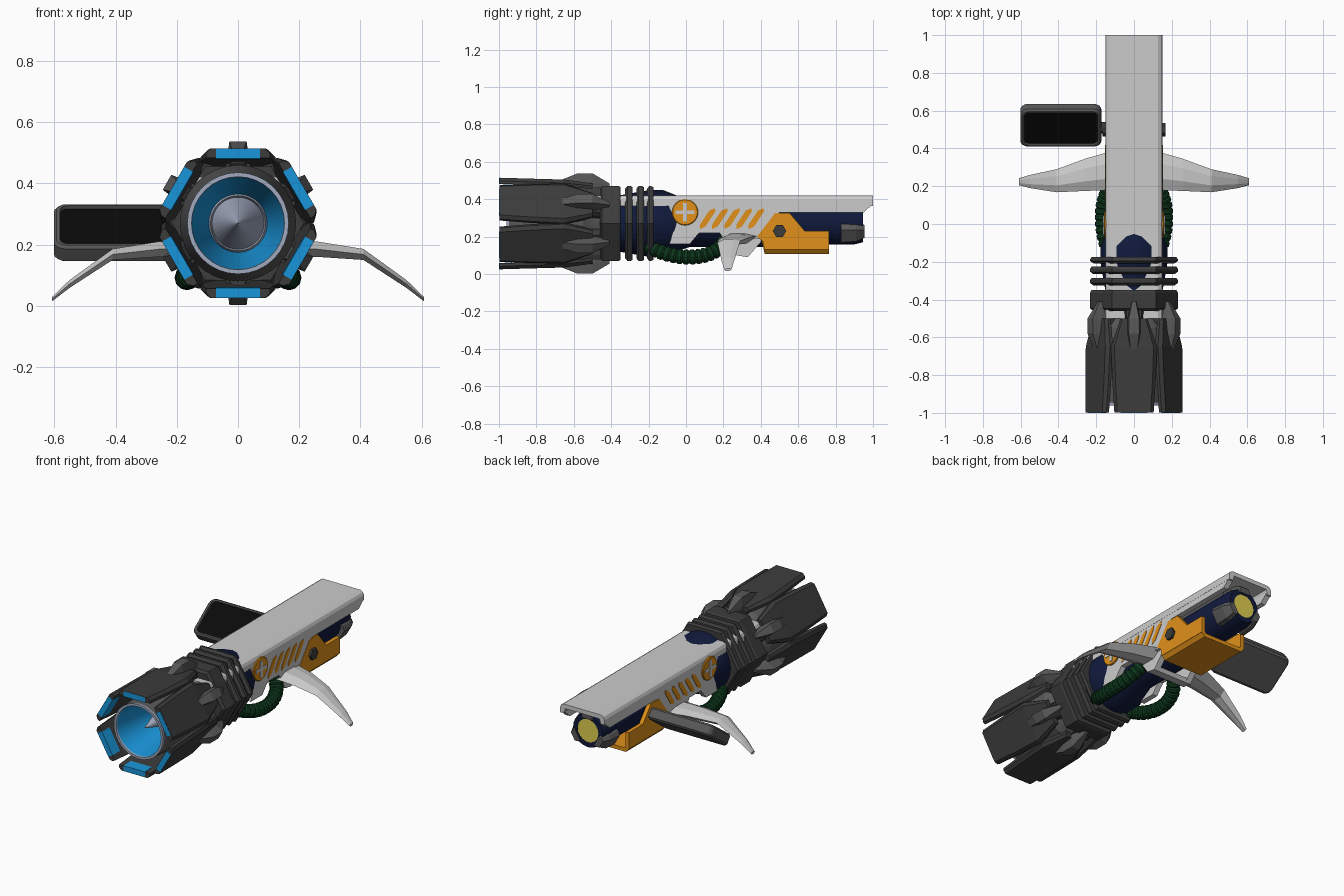
import bpy, bmesh
from math import sin, cos, pi, radians
from mathutils import Vector, Matrix, geometry

if "Cube" in bpy.data.objects:
    bpy.data.objects.remove(bpy.data.objects["Cube"])

AX = 0.27  # height of the barrel axis


def mat(name, r, g, b):
    m = bpy.data.materials.new(name)
    m.diffuse_color = (r, g, b, 1)
    m.use_nodes = True
    m.node_tree.nodes["Principled BSDF"].inputs["Base Color"].default_value = m.diffuse_color
    return m


WHITE = mat("pale_grey", .62, .62, .62)
DARK = mat("dark_grey", .045, .045, .045)
MID = mat("mid_grey", .10, .10, .10)
BLACK = mat("black", .003, .003, .003)
NAVY = mat("navy", .005, .01, .045)
ORANGE = mat("orange", .75, .28, .01)
BLUE = mat("blue", .01, .30, .70)
STEEL = mat("blue_steel", .35, .40, .52)
GREEN = mat("green", .004, .04, .012)
YELLOW = mat("yellow", .75, .62, .08)


def loft(name, sections, m, mirror=False, bevel=0, caps=True, smooth=False):
    """Skin a list of equal-length closed loops."""
    bm = bmesh.new()
    rings = [[bm.verts.new(p) for p in s] for s in sections]
    n = len(rings[0])
    for a, b in zip(rings, rings[1:]):
        for i in range(n):
            bm.faces.new((a[i], a[(i + 1) % n], b[(i + 1) % n], b[i]))
    if caps:
        bm.faces.new(rings[0])
        bm.faces.new(rings[-1])
    bmesh.ops.recalc_face_normals(bm, faces=bm.faces)
    me = bpy.data.meshes.new(name)
    bm.to_mesh(me)
    bm.free()
    me.materials.append(m)
    ob = bpy.data.objects.new(name, me)
    bpy.context.collection.objects.link(ob)
    if bevel:
        mod = ob.modifiers.new("bevel", 'BEVEL')
        mod.width, mod.segments = bevel, 1
    if mirror:
        ob.modifiers.new("mirror", 'MIRROR')
    if smooth:
        bpy.ops.object.select_all(action='DESELECT')
        ob.select_set(True)
        bpy.context.view_layer.objects.active = ob
        bpy.ops.object.shade_smooth_by_angle(angle=radians(30))
    return ob


def slab(name, yz, x0, x1, m, **kw):
    """Side profile extruded along x."""
    return loft(name, [[(x, y, z) for y, z in yz] for x in (x0, x1)], m, **kw)


def lathe(name, prof, m, n=32, phase=0, caps=True, smooth=True):
    """Revolve (radius, y) points about the barrel axis."""
    return loft(name, [[(r * cos(2 * pi * i / n + phase), y, AX + r * sin(2 * pi * i / n + phase))
                        for i in range(n)] for r, y in prof], m, caps=caps, smooth=smooth)


def radial(name, secs, ang, m, taper=.8, **kw):
    """Bar along y at an angle round the axis; sections (y, half width, r in, r out)."""
    o, t = Vector((cos(ang), 0, sin(ang))), Vector((-sin(ang), 0, cos(ang)))
    c = Vector((0, 0, AX))
    return loft(name, [[c + Vector((0, y, 0)) + o * r + t * w for w, r in
                        ((-h, a), (h, a), (h, (a + b) / 2), (h * taper, b), (-h * taper, b), (-h, (a + b) / 2))]
                       for y, h, a, b in secs], m, **kw)


def circle_yz(cy, cz, r, n, phase=0):
    return [(cy + r * cos(2 * pi * i / n + phase), cz + r * sin(2 * pi * i / n + phase)) for i in range(n)]


# Nozzle with glowing bore and centre spike
lathe("nozzle", [(.14, -.46), (.15, -.5), (.185, -.55), (.19, -.65), (.165, -.94), (.165, -.95)], MID, caps=False)
lathe("nozzle_rim", [(.165, -.945), (.166, -.96), (.152, -.96), (.15, -.94)], STEEL, caps=False)
lathe("nozzle_bore", [(.152, -.955), (.095, -.62)], BLUE, caps=False)
lathe("bore_ring", [(.097, -.62), (.09, -.64), (.085, -.62), (.001, -.90)], STEEL, caps=False)

# Six claws around the nozzle
for k in range(6):
    a = radians(30 + 60 * k)
    radial("claw_plate", [(-.998, .104, .213, .245), (-.83, .115, .206, .24), (-.65, .122, .198, .235),
                          (-.5, .072, .185, .215)], a, DARK, taper=.85)
    radial("claw_glow", [(-1, .072, .211, .244), (-.93, .072, .208, .236)], a, BLUE, taper=1)
    radial("claw_rib", [(-.66, .022, .195, .236), (-.58, .035, .17, .268), (-.5, .034, .17, .268),
                        (-.41, .012, .19, .215)], a, MID)
    radial("claw_root", [(-.62, .045, .15, .2), (-.44, .05, .14, .19)], a, DARK)

# Hexagonal collar and cooling discs
for y0, y1 in ((-.46, -.35), (-.325, -.285), (-.265, -.225), (-.208, -.175)):
    lathe("cooling_collar", [(.215, y0), (.232, y0 + .012), (.232, y1 - .012), (.225, y1)],
          DARK, n=6, smooth=False)

# Navy core with rear yellow bore
lathe("core_body", [(.14, -.47), (.15, -.36), (.178, -.2), (.178, -.12), (.15, -.05), (.125, .02), (.125, .45),
                    (.112, .5), (.112, .90), (.10, .945), (.07, .945), (.068, .93)], NAVY, n=24, caps=False)
lathe("rear_bore", [(.07, .944), (.05, .86), (.015, .85), (.012, .94)], YELLOW, n=24)
for d in (90, -30, 210):
    radial("rear_fin", [(.83, .055, .09, .135), (.91, .05, .085, .13), (.955, .035, .075, .11)],
           radians(d), MID, taper=.7)

# Pale shell: long roof and side plates
roof = [(-.151, .365), (-.151, .395), (-.143, .412), (-.128, .421), (.128, .421), (.143, .412), (.151, .395),
        (.151, .365), (.125, .365), (.115, .395), (-.115, .395), (-.125, .365)]
loft("shell_roof", [[(x, y, z) for x, z in roof] for y in (-.5, 1)], WHITE)
slab("shell_side", [(-.1, .375), (1, .375), (.95, .33), (.5, .33), (.46, .3), (.4, .19), (.2, .19), (.18, .22),
                    (.07, .22), (.02, .16), (-.09, .16), (-.05, .28)], .118, .15, WHITE, mirror=True)

# Slanted vents along each side
for i in range(5):
    y = .075 + .065 * i
    slab("side_vent", [(y, .24), (y + .03, .255), (y + .082, .335), (y + .08, .352), (y + .05, .34), (y, .265)],
         .14, .1525, ORANGE, mirror=True)

# Round side badge with plain cross bars
slab("side_disc", circle_yz(-.005, .33, .07, 24), .14, .16, ORANGE, mirror=True, bevel=.004)
slab("disc_bar_upright", [(-.015, .28), (.005, .28), (.005, .38), (-.015, .38)], .15, .164, WHITE, mirror=True)
slab("disc_bar_level", [(-.055, .32), (.045, .32), (.045, .34), (-.055, .34)], .15, .163, WHITE, mirror=True)

# Orange lower housing: side walls, floor and front wall
slab("housing_wall", [(.475, .325), (.555, .325), (.635, .23), (.765, .23), (.765, .13), (.42, .13), (.41, .175),
                      (.38, .2)], .128, .152, ORANGE, mirror=True)
floor = [(-.152, .132), (-.13, .107), (.13, .107), (.152, .132), (.128, .14), (.12, .13), (-.12, .13), (-.128, .14)]
loft("housing_floor", [[(x, y, z) for x, z in floor] for y in (.42, .765)], ORANGE)
slab("housing_front", [(.42, .11), (.445, .11), (.445, .2), (.40, .2)], -.13, .13, ORANGE)
slab("pivot_bolt", circle_yz(.5, .23, .036, 6), .14, .167, DARK, mirror=True)

# Swept side wings
wing = []
for x, y0, y1, z, h in ((.12, .18, .385, .19, .055), (.26, .175, .345, .185, .05), (.41, .168, .29, .168, .036),
                        (.55, .19, .26, .072, .026), (.608, .205, .243, .022, .014)):
    w = (y1 - y0) * .3
    wing.append([(x, y0, z), (x, y0 + w, z + h / 2), (x, y1 - w, z + h / 2), (x, y1, z + h * .25),
                 (x, y1 - w, z - h / 2), (x, y0 + w, z - h / 2)])
loft("side_wing", wing, WHITE, mirror=True)

# Open yoke beneath the wings
slab("yoke_side", [(.2, .2), (.27, .1), (.33, .09), (.40, .17), (.41, .21)], .095, .13, WHITE, mirror=True)
slab("yoke_bar", [(.27, .1), (.33, .09), (.345, .11), (.28, .12)], -.1, .1, WHITE)

# Ribbed hoses
pts = geometry.interpolate_bezier(Vector((.10, -.2, .15)), Vector((.19, -.08, .07)),
                                  Vector((.19, .17, .06)), Vector((.10, .21, .19)), 61)
hose = []
for i, p in enumerate(pts):
    d = (pts[min(i + 1, 60)] - pts[max(i - 1, 0)]).normalized()
    u = d.cross(Vector((1, 0, 0))).normalized()
    v = d.cross(u)
    r = .033 if i % 4 == 0 else .04
    hose.append([p + u * r * cos(pi * j / 6) + v * r * sin(pi * j / 6) for j in range(12)])
loft("ribbed_hose", hose, GREEN, mirror=True)


# Tilted side screen with recessed black face
def rounded(w, h, r, z):
    out = []
    for q, (sx, sy) in enumerate(((1, 1), (-1, 1), (-1, -1), (1, -1))):
        for j in range(5):
            a = pi / 2 * (q + j / 4)
            out.append((sx * (w - r) + r * cos(a), sy * (h - r) + r * sin(a), z))
    return out


place = Matrix.Translation((-.387, .523, .238)) @ Matrix.Rotation(radians(36), 4, 'X')
frame = loft("screen_frame", [rounded(.205, .11, .03, -.034), rounded(.215, .122, .04, -.024),
                              rounded(.215, .122, .04, .024), rounded(.207, .113, .033, .034),
                              rounded(.195, .105, .025, .034), rounded(.193, .103, .025, .02)], MID)
face = loft("screen_face", [rounded(.193, .103, .025, .019), rounded(.193, .103, .025, .023)], BLACK)
frame.matrix_world = face.matrix_world = place
slab("screen_pivot", circle_yz(.51, .235, .03, 12), -.19, -.14, DARK)
